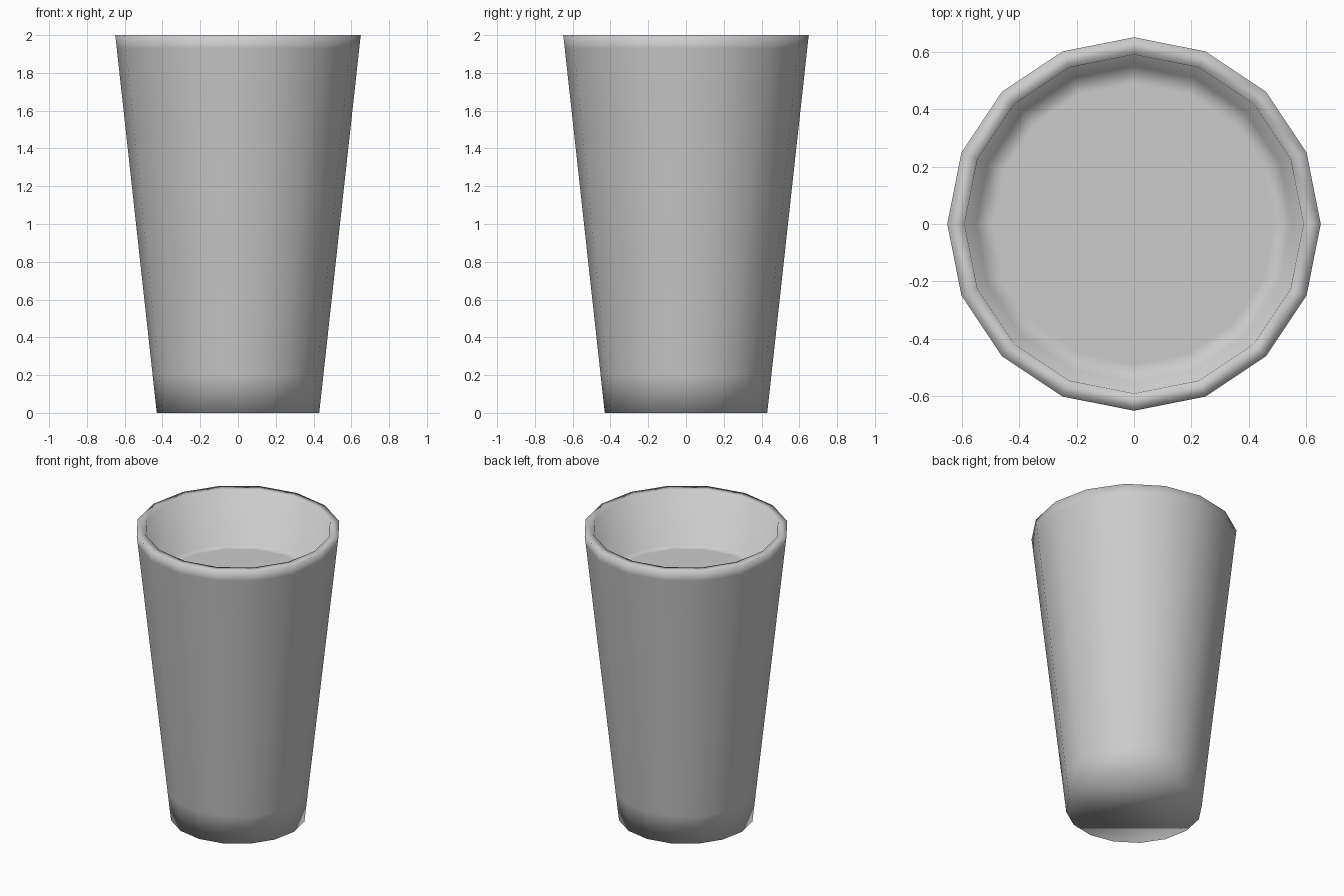
import bpy, bmesh
from math import cos, sin, pi

if "Cube" in bpy.data.objects:
    bpy.data.objects.remove(bpy.data.objects["Cube"])

SIDES = 16

# Profile (radius, height): base, tapered wall, rim, inner wall, raised floor
PROFILE = [
    (0.43, 0.0), (0.452, 0.2), (0.642, 1.93), (0.65, 2.0),
    (0.59, 2.0), (0.55, 1.63), (0.49, 1.63),
]


def lathe(name, profile):
    bm = bmesh.new()
    rings = [[bm.verts.new((r * cos(2 * pi * i / SIDES), r * sin(2 * pi * i / SIDES), z))
              for i in range(SIDES)] for r, z in profile]
    for low, high in zip(rings, rings[1:]):
        for i in range(SIDES):
            j = (i + 1) % SIDES
            bm.faces.new((low[i], low[j], high[j], high[i]))
    # Closed underside and inner floor
    bm.faces.new(rings[0][::-1])
    bm.faces.new(rings[-1])
    bmesh.ops.recalc_face_normals(bm, faces=bm.faces[:])
    for f in bm.faces:
        f.smooth = True
    mesh = bpy.data.meshes.new(name)
    bm.to_mesh(mesh)
    bm.free()
    obj = bpy.data.objects.new(name, mesh)
    bpy.context.collection.objects.link(obj)
    return obj


# Drinking cup
lathe("cup", PROFILE)
